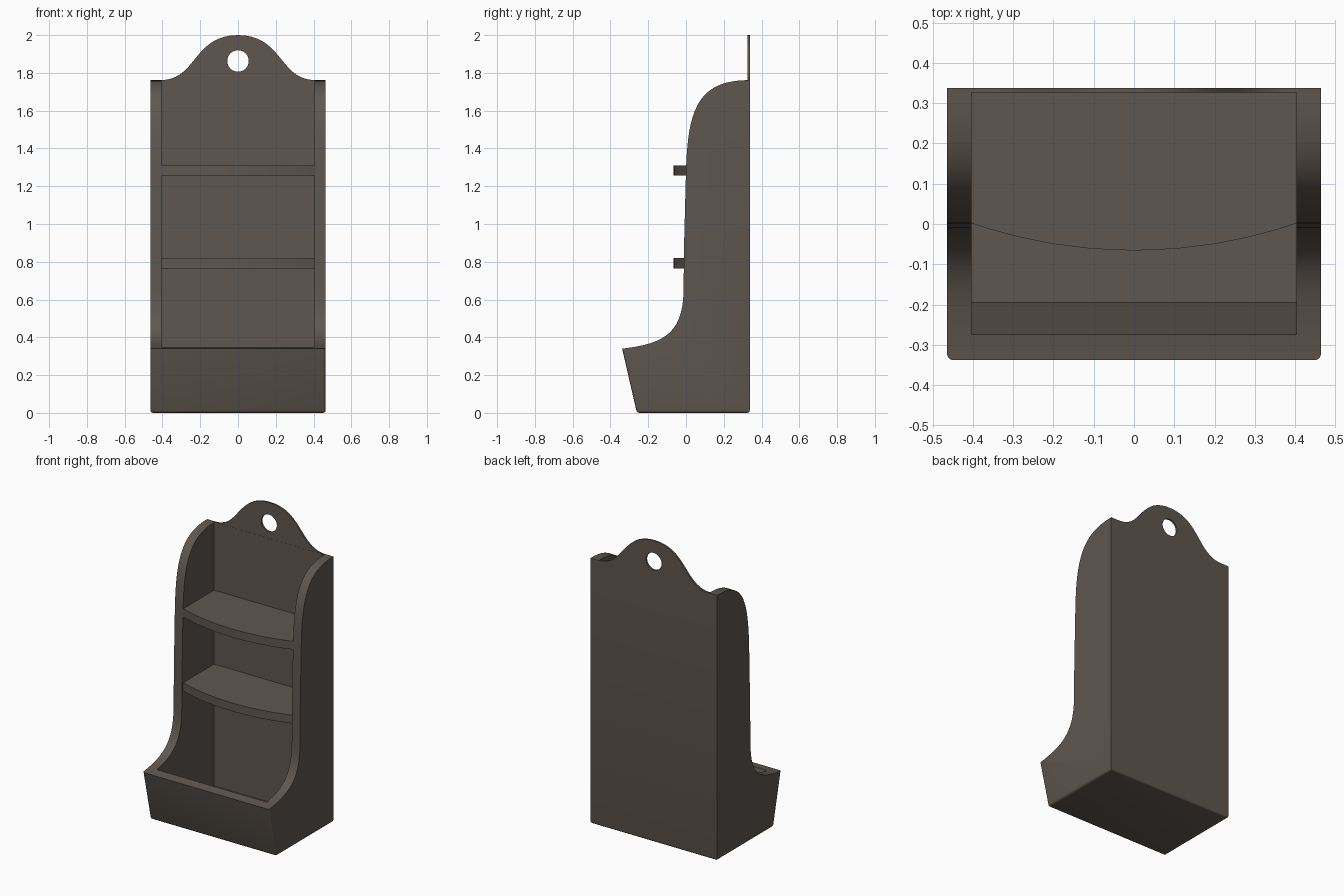
import bpy, bmesh, math
from mathutils import Vector
from mathutils.geometry import interpolate_bezier

if "Cube" in bpy.data.objects:
    bpy.data.objects.remove(bpy.data.objects["Cube"])

W, IN = 0.464, 0.404          # outer and inner half widths
BACK, PANEL = 0.338, 0.326    # rear face and inner face of back
TOP = 1.762

wood = bpy.data.materials.new("dark_wood")
wood.diffuse_color = (0.115, 0.095, 0.08, 1)
wood.use_nodes = True
wood.node_tree.nodes["Principled BSDF"].inputs["Base Color"].default_value = wood.diffuse_color


def bez(a, b, c, d, n):
    return [tuple(p)[:2] for p in interpolate_bezier(
        *[Vector((*q, 0)) for q in (a, b, c, d)], n)]


def prism(name, pts, axis, lo, hi, bevel=None):
    """Extrude a 2D outline along an axis: x (y,z), y (x,z) or z (x,y)."""
    i = "xyz".index(axis)

    def place(p, h):
        v = list(p)
        v.insert(i, h)
        return v
    bm = bmesh.new()
    a = [bm.verts.new(place(p, lo)) for p in pts]
    b = [bm.verts.new(place(p, hi)) for p in pts]
    bm.faces.new(a)
    bm.faces.new(b[::-1])
    for k in range(len(pts)):
        j = (k + 1) % len(pts)
        bm.faces.new((a[k], b[k], b[j], a[j]))
    bmesh.ops.recalc_face_normals(bm, faces=bm.faces)
    if bevel:
        bmesh.ops.bevel(bm, geom=[e for e in bm.edges if bevel(e)], offset=0.014,
                        segments=3, profile=0.5, affect='EDGES')
    me = bpy.data.meshes.new(name)
    bm.to_mesh(me)
    bm.free()
    me.materials.append(wood)
    ob = bpy.data.objects.new(name, me)
    bpy.context.collection.objects.link(ob)
    return ob


def activate(ob):
    bpy.ops.object.select_all(action='DESELECT')
    ob.select_set(True)
    bpy.context.view_layer.objects.active = ob


def cut(ob, cutter):
    m = ob.modifiers.new("cut", 'BOOLEAN')
    m.operation, m.object, m.solver = 'DIFFERENCE', cutter, 'EXACT'
    activate(ob)
    bpy.ops.object.modifier_apply(modifier=m.name)
    bpy.data.objects.remove(cutter)


def outer_edge(e):
    # bottom rim and the two front corners
    u, v = e.verts
    bottom = max(u.co.z, v.co.z) < 0.001
    corner = (max(u.co.y, v.co.y) < -0.25 and abs(u.co.x - v.co.x) < 0.001
              and abs(u.co.z - v.co.z) > 0.3)
    return bottom or corner


# Case: swept side profile, hollowed out
lower = bez((-0.338, 0.34), (-0.12, 0.365), (-0.015, 0.42), (-0.013, 0.65), 16)
upper = bez((0, 1.285), (0.01, 1.62), (0.07, TOP), (BACK, TOP), 18)
profile = [(BACK, 0), (-0.26, 0)] + lower + [(-0.01, 0.9)] + upper
case = prism("case", profile, 'x', -W, W, outer_edge)
slope = -0.08 / 0.34
cavity = [(PANEL, 0.012), (-0.195, 0.012), (-0.195 + slope * 0.34, 0.352),
          (-0.275, 0.5), (-0.275, 2.2), (PANEL, 2.2)]
cut(case, prism("cavity_cutter", cavity, 'x', -IN, IN))

# Hanging crest with hole
half = bez((IN, TOP), (0.22, 1.765), (0.235, 2.0), (0, 2.0), 20)
crest = prism("hanging_crest", half + [(-x, z) for x, z in half[-2::-1]],
              'y', PANEL, BACK)
ring = [(0.057 * math.cos(t * math.tau / 32), 1.863 + 0.057 * math.sin(t * math.tau / 32))
        for t in range(32)]
cut(crest, prism("hole_cutter", ring, 'y', 0.2, 0.5))

# Bow-fronted shelves
R = 1.234
bow = [(x, R - 0.066 - math.sqrt(R * R - x * x))
       for x in (IN * math.sin(math.pi / 2 * k / 6) for k in range(-6, 7))]
outline = [(-IN, PANEL)] + bow + [(IN, PANEL)]
shelves = [prism(n, outline, 'z', z, z + 0.055)
           for n, z in (("lower_shelf", 0.765), ("upper_shelf", 1.256))]

for ob in [case, crest] + shelves:
    activate(ob)
    bpy.ops.object.shade_smooth_by_angle(angle=math.radians(35))
